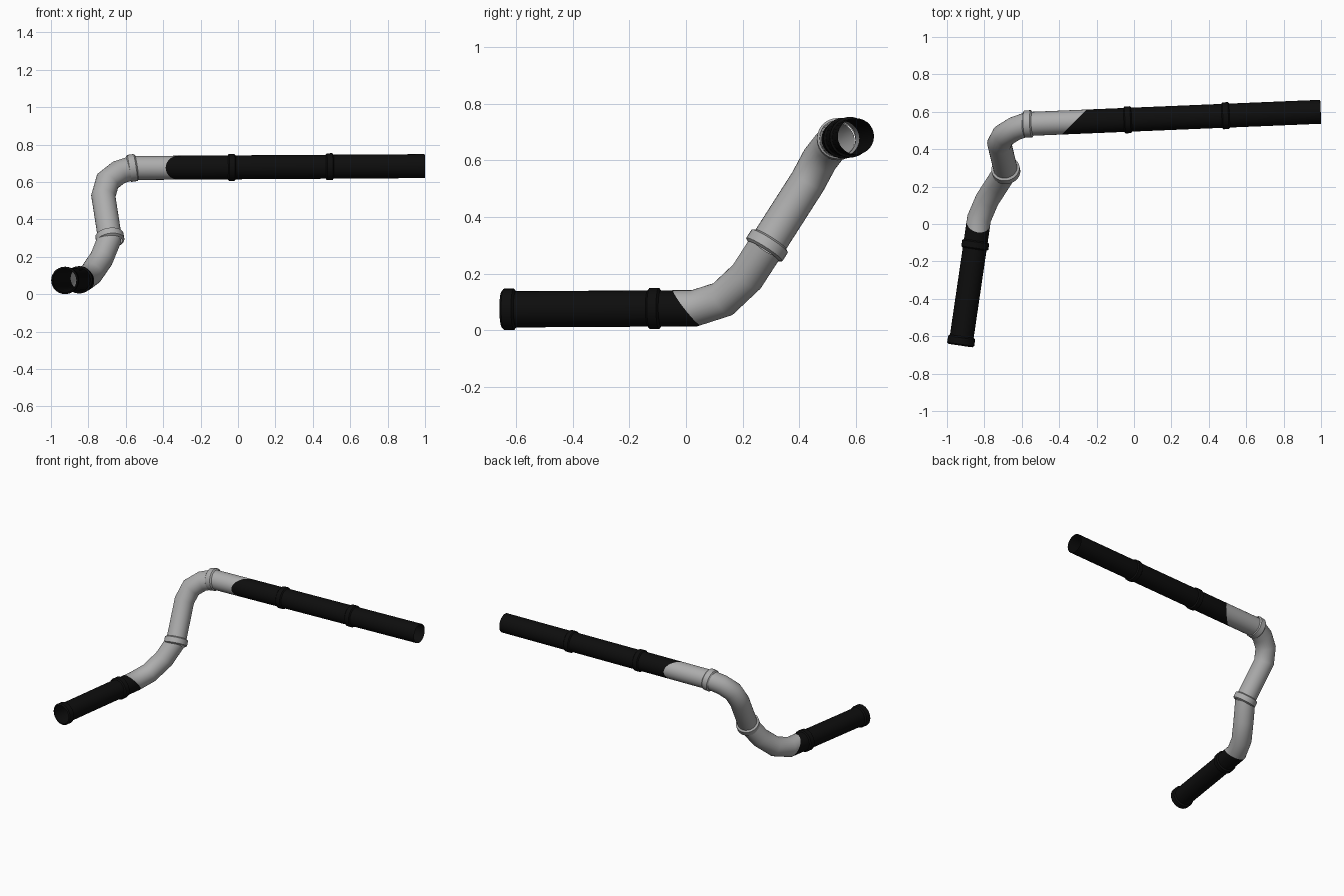
import bpy, bmesh, math
from mathutils import Vector

if "Cube" in bpy.data.objects:
    bpy.data.objects.remove(bpy.data.objects["Cube"], do_unlink=True)

SIDES = 28
RADIUS = 0.064


def make_material(name, value):
    m = bpy.data.materials.new(name)
    m.use_nodes = True
    m.diffuse_color = (value, value, value, 1)
    m.node_tree.nodes["Principled BSDF"].inputs["Base Color"].default_value = (value, value, value, 1)
    return m


grey = make_material("light grey", 0.42)
black = make_material("black", 0.004)


def circle(centre, axis, radius):
    side = axis.cross(Vector((0, 0, 1))).normalized()
    up = side.cross(axis)
    turns = [2 * math.pi * i / SIDES for i in range(SIDES)]
    return [centre + radius * (math.cos(t) * side + math.sin(t) * up) for t in turns]


def skin(bm, rings):
    loops = [[bm.verts.new(p) for p in ring] for ring in rings]
    for a, b in zip(loops, loops[1:]):
        for i in range(SIDES):
            j = (i + 1) % SIDES
            bm.faces.new((a[i], a[j], b[j], b[i]))
    bmesh.ops.recalc_face_normals(bm, faces=bm.faces)


def finish(bm, name, materials):
    mesh = bpy.data.meshes.new(name)
    bm.to_mesh(mesh)
    bm.free()
    for m in materials:
        mesh.materials.append(m)
    ob = bpy.data.objects.new(name, mesh)
    bpy.context.collection.objects.link(ob)
    bpy.ops.object.select_all(action='DESELECT')
    ob.select_set(True)
    bpy.context.view_layer.objects.active = ob
    bpy.ops.object.shade_smooth_by_angle(angle=math.radians(50))


def pipe(name, points, cut=None):
    """Open tube with mitred bends; the part behind the cut plane is black."""
    pts = [Vector(p) for p in points]
    dirs = [(b - a).normalized() for a, b in zip(pts, pts[1:])]
    rings = [circle(pts[0], dirs[0], RADIUS)]
    for k, d in enumerate(dirs):
        after = dirs[min(k + 1, len(dirs) - 1)]
        n = (d + after).normalized()
        rings.append([p + d * ((pts[k + 1] - p).dot(n) / d.dot(n)) for p in rings[-1]])
    bm = bmesh.new()
    skin(bm, rings)
    if cut:
        origin, normal = Vector(cut[0]), Vector(cut[1])
        bmesh.ops.bisect_plane(bm, geom=bm.verts[:] + bm.edges[:] + bm.faces[:],
                               plane_co=origin, plane_no=normal)
        for f in bm.faces:
            f.material_index = int((f.calc_center_median() - origin).dot(normal) < 0)
    finish(bm, name, [grey, black])


def collar(name, centre, axis, material, half=0.02, radius=0.073):
    """Raised band with chamfered edges around a pipe."""
    centre, axis = Vector(centre), Vector(axis).normalized()
    profile = [(-1, RADIUS), (-0.7, radius), (0.7, radius), (1, RADIUS)]
    bm = bmesh.new()
    skin(bm, [circle(centre + axis * half * t, axis, r) for t, r in profile])
    finish(bm, name, [material])


# Joints between the three pipes
inlet = Vector((-0.927, -0.645, 0.074))
bend_start = Vector((-0.828, 0.03, 0.078))
mid_joint = Vector((-0.685, 0.286, 0.30))
riser_top = Vector((-0.72, 0.43, 0.525))
top_joint = Vector((-0.565, 0.535, 0.675))
outlet = Vector((0.998, 0.60, 0.685))

# Pipes
pipe("lower_pipe", [inlet, bend_start, (-0.785, 0.13, 0.11), (-0.73, 0.215, 0.19), mid_joint],
     ((-0.83, 0.005, 0.078), (0.2, 1, 0.8)))
pipe("riser_pipe", [mid_joint, riser_top, (-0.697, 0.473, 0.605),
                    (-0.637, 0.51, 0.652), top_joint])
pipe("upper_pipe", [top_joint, outlet], ((-0.32, 0.545, 0.678), (-1, 1, 0)))

# Collars
low_axis = (bend_start - inlet).normalized()
top_axis = (outlet - top_joint).normalized()
collar("inlet_collar", inlet + low_axis * 0.02, low_axis, black, 0.025)
collar("lower_collar", inlet.lerp(bend_start, 0.79), low_axis, black, 0.023)
collar("riser_collar", mid_joint, riser_top - mid_joint, grey, 0.025, 0.076)
collar("upper_collar", top_joint, top_axis + Vector((0, 0, 0.15)), grey, 0.025)
for i, t in enumerate((0.34, 0.675)):
    collar(f"long_pipe_collar_{i + 1}", top_joint.lerp(outlet, t), top_axis, black, 0.021, 0.072)
